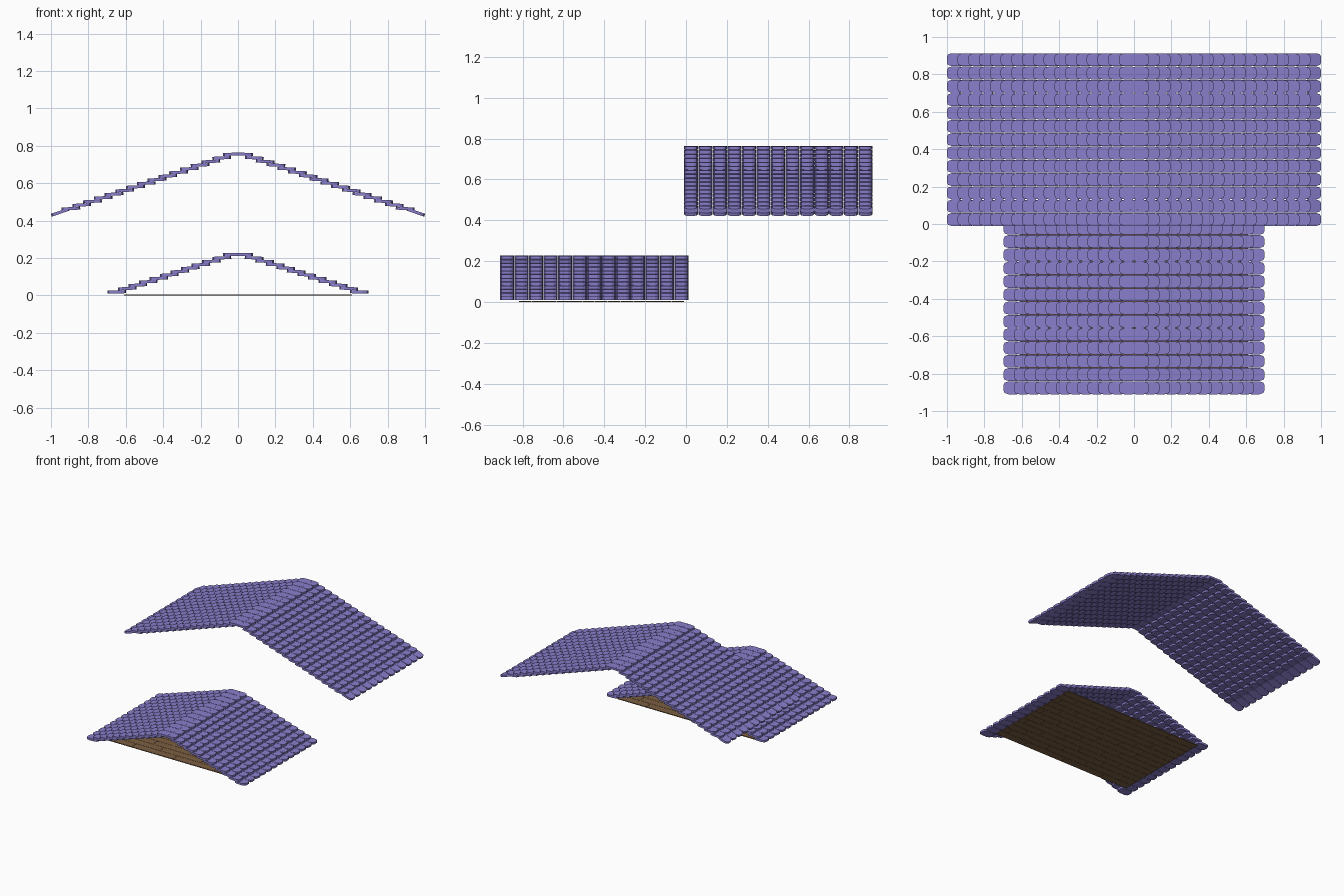
import bpy, bmesh
from mathutils import Matrix, Vector

if "Cube" in bpy.data.objects:
    bpy.data.objects.remove(bpy.data.objects["Cube"])


def material(name, rgb):
    m = bpy.data.materials.new(name)
    m.diffuse_color = (*rgb, 1)
    m.use_nodes = True
    m.node_tree.nodes["Principled BSDF"].inputs["Base Color"].default_value = m.diffuse_color
    return m


purple = material("purple_tile", (0.25, 0.21, 0.60))
brown = material("brown_wood", (0.20, 0.115, 0.055))


def prism(bm, outline, thick, matrix):
    """Closed flat slab from a 2D outline, centred on z."""
    low = [bm.verts.new(matrix @ Vector((x, y, -thick / 2))) for x, y in outline]
    top = [bm.verts.new(matrix @ Vector((x, y, thick / 2))) for x, y in outline]
    bm.faces.new(low[::-1])
    bm.faces.new(top)
    n = len(outline)
    for i in range(n):
        j = (i + 1) % n
        bm.faces.new((low[i], low[j], top[j], top[i]))


def finish(bm, name, mat):
    mesh = bpy.data.meshes.new(name)
    bm.to_mesh(mesh)
    bm.free()
    mesh.materials.append(mat)
    ob = bpy.data.objects.new(name, mesh)
    bpy.context.collection.objects.link(ob)
    return ob


# rounded shingle outline, built from one quarter
quarter = [(0.050, 0.014), (0.043, 0.028), (0.022, 0.0345)]
TILE = (quarter + [(-x, y) for x, y in quarter[::-1]]
        + [(-x, -y) for x, y in quarter] + [(x, -y) for x, y in quarter[::-1]])


def roof(name, courses, x_end, z_ridge, z_eave, y_first, pitch, eave_tilt):
    """One slope of overlapping shingles, mirrored over the ridge."""
    bm = bmesh.new()
    for c in range(courses):
        t = c / (courses - 1)
        x = 0.03 + (x_end - 0.03) * t
        z = z_ridge + (z_eave - z_ridge) * t
        tilt = 0.015 if c == 0 else eave_tilt if c == courses - 1 else 0.05
        for r in range(13):
            y = y_first + r * pitch
            m = Matrix.Translation((x, y, z)) @ Matrix.Rotation(tilt, 4, 'Y')
            prism(bm, TILE, 0.016, m)
    ob = finish(bm, name, purple)
    mod = ob.modifiers.new("other_slope", 'MIRROR')
    mod.use_axis = (True, False, False)
    mod.use_mirror_merge = False
    return ob


roof("upper_roof", 17, 0.951, 0.755, 0.445, 0.024, 0.0712, 0.33)
roof("lower_roof", 12, 0.648, 0.219, 0.019, -0.876, 0.0711, 0.02)

# plank ceiling under the lower roof, with staggered joints
bm = bmesh.new()
X, Y0, Y1, ROWS, GAP = 0.61, -0.82, -0.01, 13, 0.002
width = (Y1 - Y0) / ROWS
for r in range(ROWS):
    shift = (0.0, 0.2, 0.1)[r % 3]
    cuts = [-X] + [v for v in (-0.36 + shift, 0.0 + shift, 0.36 + shift) if v < X - 0.04] + [X]
    for a, b in zip(cuts, cuts[1:]):
        hx, hy = (b - a - GAP) / 2, (width - GAP) / 2
        prism(bm, [(hx, hy), (-hx, hy), (-hx, -hy), (hx, -hy)], 0.006,
              Matrix.Translation(((a + b) / 2, Y0 + (r + 0.5) * width, 0.003)))
finish(bm, "plank_ceiling", brown)
